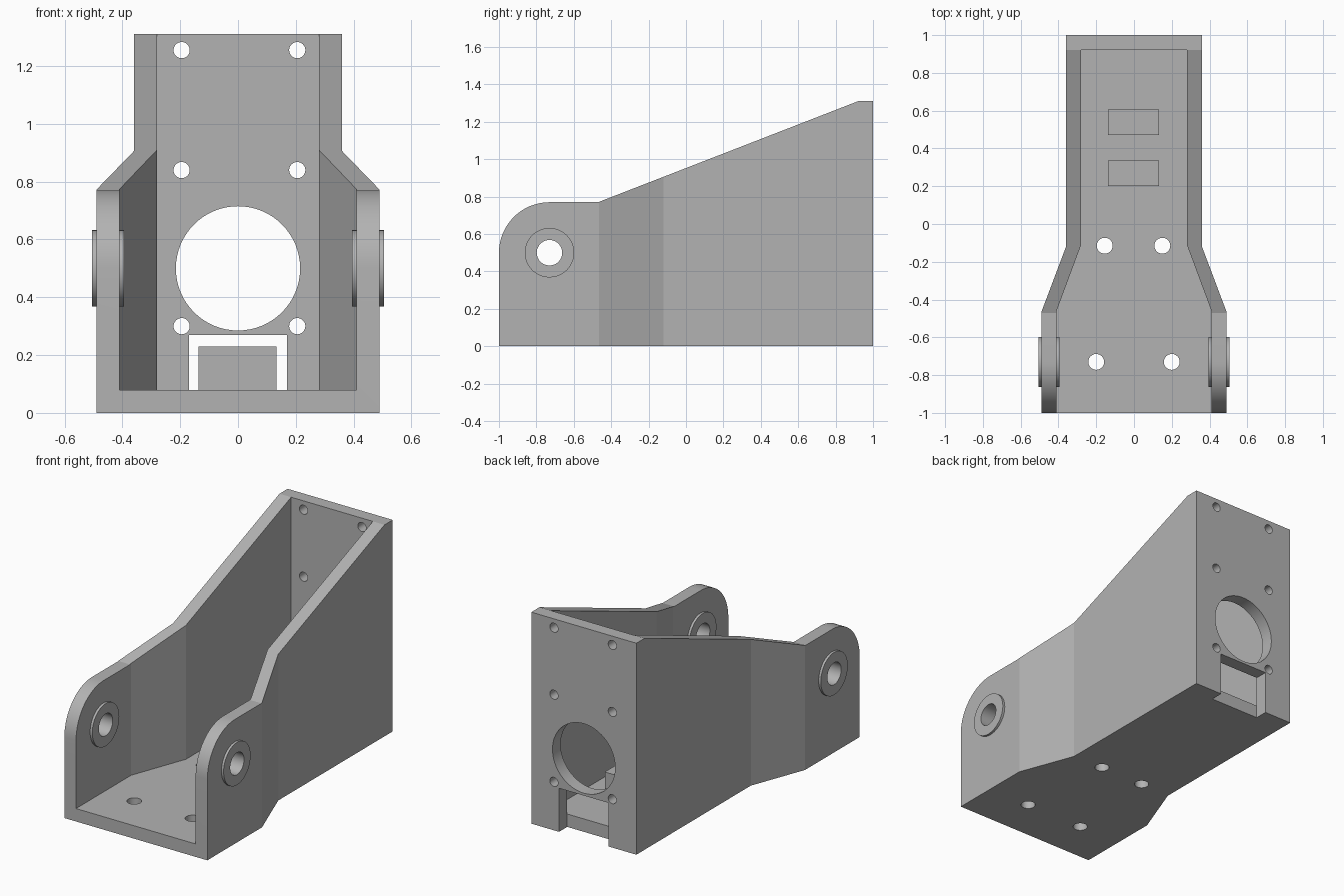
import bpy, bmesh, math
from math import pi, cos, sin
from mathutils import Matrix, Vector

cube = bpy.data.objects.get("Cube")
if cube:
    bpy.data.objects.remove(cube, do_unlink=True)

GREY = (0.45, 0.45, 0.45, 1.0)
mat = bpy.data.materials.new("plain grey")
mat.use_nodes = True
mat.diffuse_color = GREY
mat.node_tree.nodes["Principled BSDF"].inputs["Base Color"].default_value = GREY


def add_object(name, bm):
    bmesh.ops.recalc_face_normals(bm, faces=bm.faces)
    mesh = bpy.data.meshes.new(name)
    bm.to_mesh(mesh)
    bm.free()
    mesh.materials.append(mat)
    obj = bpy.data.objects.new(name, mesh)
    bpy.context.collection.objects.link(obj)
    return obj


def prism(name, points, direction):
    """Closed outline swept along a direction."""
    bm = bmesh.new()
    face = bm.faces.new([bm.verts.new(p) for p in points])
    moved = bmesh.ops.extrude_face_region(bm, geom=[face])["geom"]
    verts = [v for v in moved if isinstance(v, bmesh.types.BMVert)]
    bmesh.ops.translate(bm, verts=verts, vec=Vector(direction))
    return add_object(name, bm)


def box(name, x, y, z):
    bottom = [(x[0], y[0], z[0]), (x[1], y[0], z[0]), (x[1], y[1], z[0]), (x[0], y[1], z[0])]
    return prism(name, bottom, (0, 0, z[1] - z[0]))


def cylinder(name, centre, radius, length, axis, segments=48):
    turn = {"X": Matrix.Rotation(pi / 2, 4, "Y"),
            "Y": Matrix.Rotation(pi / 2, 4, "X"),
            "Z": Matrix.Identity(4)}[axis]
    bm = bmesh.new()
    bmesh.ops.create_cone(bm, cap_ends=True, segments=segments, radius1=radius, radius2=radius,
                          depth=length, matrix=Matrix.Translation(centre) @ turn)
    return add_object(name, bm)


def combine(target, tool, operation):
    """Apply a boolean and discard the tool."""
    tool.hide_render = True
    mod = target.modifiers.new(operation.title(), "BOOLEAN")
    mod.operation = operation
    mod.solver = "EXACT"
    mod.object = tool
    bpy.context.view_layer.objects.active = target
    bpy.ops.object.modifier_apply(modifier=mod.name)
    bpy.data.objects.remove(tool, do_unlink=True)


def mirrored_plan(half, z):
    return [(x, y, z) for x, y in half] + [(-x, y, z) for x, y in reversed(half)]


# Body: plan outline, trimmed to the sloping side profile
FLOOR, BACK = 0.08, 0.92
PIVOT_Y, PIVOT_Z, ARC = -0.73, 0.50, 0.27
bracket = prism("bracket_body",
                mirrored_plan([(0.49, -1), (0.49, -0.465), (0.36, -0.12), (0.36, 1)], 0), (0, 0, 1.5))
profile = [(-1, 0), (1, 0), (1, 1.31), (BACK, 1.31), (-0.47, 0.77)]
profile += [(PIVOT_Y - ARC * sin(t), PIVOT_Z + ARC * cos(t))
            for t in (i * pi / 2 / 16 for i in range(17))]
combine(bracket, prism("side_profile", [(-1, y, z) for y, z in profile], (2, 0, 0)), "INTERSECT")

# Open channel between the walls
combine(bracket, prism("channel",
                       mirrored_plan([(0.41, -1.2), (0.41, -0.46), (0.28, -0.11), (0.28, BACK)], FLOOR),
                       (0, 0, 2)), "DIFFERENCE")

# Pivot bosses, raised on both faces of each ear, then bored
for side in (-1, 1):
    combine(bracket, cylinder("boss", (side * 0.45, PIVOT_Y, PIVOT_Z), 0.132, 0.11, "X"), "UNION")
combine(bracket, cylinder("pivot_bore", (0, PIVOT_Y, PIVOT_Z), 0.068, 2, "X"), "DIFFERENCE")

# Back wall: large opening, bottom notch and screw holes
combine(bracket, cylinder("round_opening", (0, 1, 0.5), 0.215, 0.4, "Y", 64), "DIFFERENCE")
combine(bracket, box("notch", (-0.17, 0.17), (BACK, 1.2), (-0.1, 0.27)), "DIFFERENCE")
for x in (-0.195, 0.205):
    for z in (0.30, 0.84, 1.255):
        combine(bracket, cylinder("back_hole", (x, 1, z), 0.028, 0.4, "Y", 32), "DIFFERENCE")

# Floor screw holes
for x, y in ((-0.2, -0.73), (0.2, -0.73), (-0.155, -0.115), (0.15, -0.115)):
    combine(bracket, cylinder("floor_hole", (x, y, 0), 0.042, 0.4, "Z", 32), "DIFFERENCE")

# Two raised blocks on the floor
for y in (0.20, 0.47):
    combine(bracket, box("floor_block", (-0.137, 0.133), (y, y + 0.135), (FLOOR - 0.03, 0.23)), "UNION")

# Smooth curved faces, keep bends crisp
bpy.ops.object.select_all(action="DESELECT")
bracket.select_set(True)
bpy.context.view_layer.objects.active = bracket
bpy.ops.object.shade_smooth_by_angle(angle=math.radians(15))
